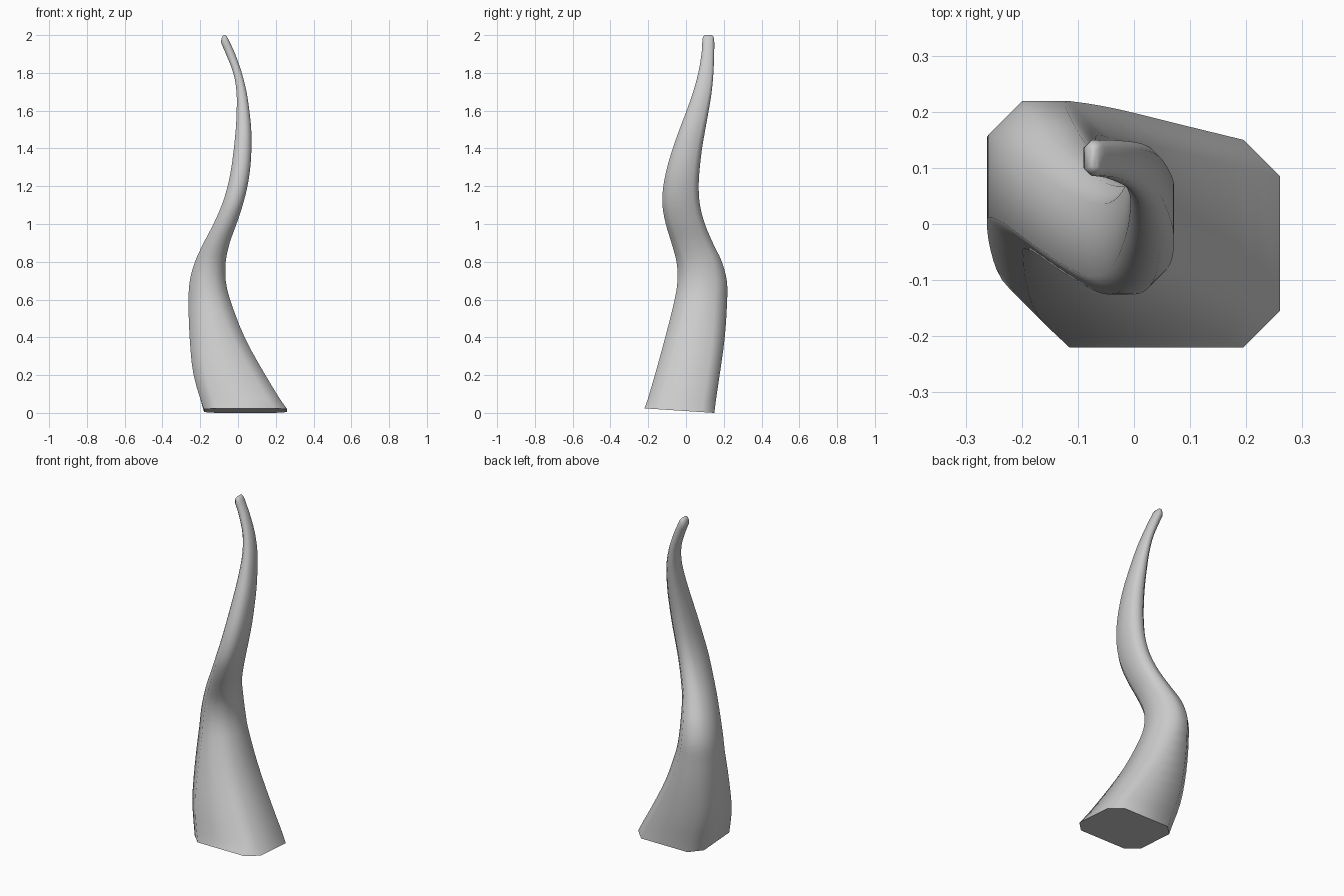
import bpy, bmesh

if "Cube" in bpy.data.objects:
    bpy.data.objects.remove(bpy.data.objects["Cube"])

# Horizontal cross-sections: z, x min, x max, y min, y max
SECTIONS = [
    (0.012, -0.18, 0.26, -0.22, 0.15),
    (0.20, -0.235, 0.145, -0.165, 0.178),
    (0.40, -0.256, 0.035, -0.11, 0.205),
    (0.60, -0.262, -0.042, -0.06, 0.218),
    (0.70, -0.255, -0.065, -0.045, 0.216),
    (0.80, -0.228, -0.065, -0.05, 0.19),
    (0.90, -0.182, -0.044, -0.077, 0.142),
    (1.00, -0.13, -0.008, -0.107, 0.10),
    (1.10, -0.086, 0.025, -0.125, 0.074),
    (1.20, -0.055, 0.05, -0.12, 0.067),
    (1.30, -0.035, 0.065, -0.10, 0.073),
    (1.40, -0.022, 0.071, -0.07, 0.085),
    (1.50, -0.012, 0.07, -0.035, 0.102),
    (1.60, -0.007, 0.06, 0.003, 0.12),
    (1.70, -0.008, 0.045, 0.038, 0.136),
    (1.80, -0.025, 0.02, 0.065, 0.145),
    (1.90, -0.064, -0.015, 0.082, 0.149),
    (1.96, -0.09, -0.042, 0.086, 0.15),
]
STEPS = 3


def smooth_sections(rows, steps):
    """Catmull-Rom interpolation between the cross-sections."""
    out = []
    n = len(rows)
    for i in range(n - 1):
        p, a, b, q = rows[max(i - 1, 0)], rows[i], rows[i + 1], rows[min(i + 2, n - 1)]
        for k in range(steps):
            t = k / steps
            z = a[0] + (b[0] - a[0]) * t
            row = [z]
            for c in range(1, 5):
                h = b[0] - a[0]
                ma = (b[c] - p[c]) / (b[0] - p[0]) * h
                mb = (q[c] - a[c]) / (q[0] - a[0]) * h
                row.append((2*t**3 - 3*t**2 + 1) * a[c] + (t**3 - 2*t**2 + t) * ma
                           + (3*t**2 - 2*t**3) * b[c] + (t**3 - t**2) * mb)
            out.append(row)
    out.append(rows[-1])
    return out


def octagon(x0, x1, y0, y1):
    """Rectangle with chamfered corners, counter-clockwise."""
    c = min(0.065, 0.3 * (x1 - x0), 0.3 * (y1 - y0))
    return [(x0 + c, y0), (x1 - c, y0), (x1, y0 + c), (x1, y1 - c),
            (x1 - c, y1), (x0 + c, y1), (x0, y1 - c), (x0, y0 + c)]


rows = smooth_sections(SECTIONS, STEPS)
# Rounded tip
rows += [(1.98, -0.088, -0.052, 0.087, 0.148), (1.993, -0.083, -0.06, 0.092, 0.144),
         (2.0, -0.077, -0.067, 0.10, 0.136)]

bm = bmesh.new()
rings = []
for i, (z, *box) in enumerate(rows):
    ring = []
    for x, y in octagon(*box):
        # The cut base is slightly higher at the front
        dz = (-0.035 - y) * 0.065 if i == 0 else 0
        ring.append(bm.verts.new((x, y, z + dz)))
    rings.append(ring)
for lo, hi in zip(rings, rings[1:]):
    for k in range(8):
        j = (k + 1) % 8
        bm.faces.new((lo[k], lo[j], hi[j], hi[k]))
bm.faces.new(rings[0][::-1])
bm.faces.new(rings[-1])
bmesh.ops.recalc_face_normals(bm, faces=bm.faces)

# Twisted horn
mesh = bpy.data.meshes.new("horn")
bm.to_mesh(mesh)
bm.free()
horn = bpy.data.objects.new("horn", mesh)
bpy.context.collection.objects.link(horn)
bpy.context.view_layer.objects.active = horn
horn.select_set(True)
bpy.ops.object.shade_smooth_by_angle(angle=1.1)
